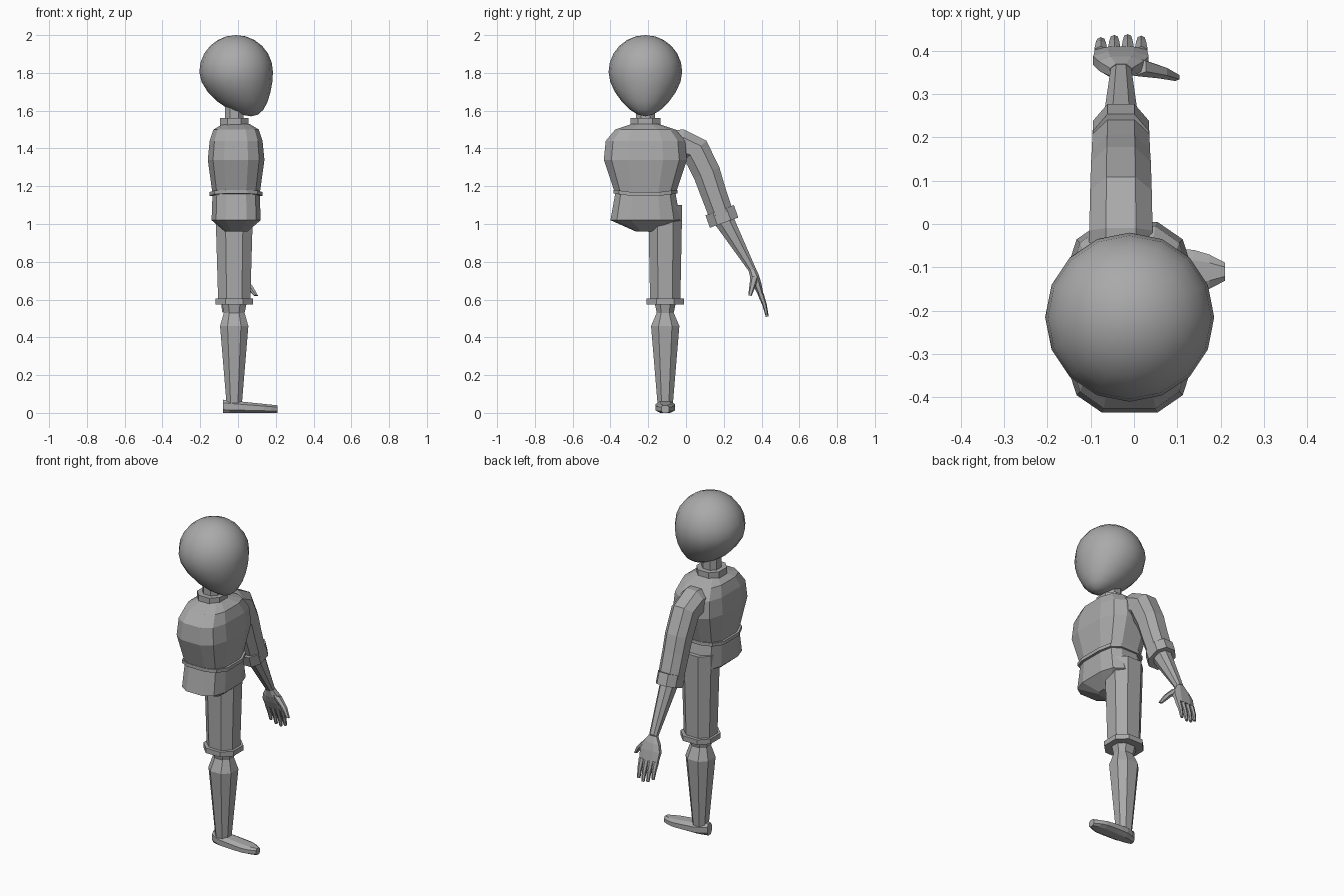
import bpy, bmesh, math
from mathutils import Vector

default_cube = bpy.data.objects.get("Cube")
if default_cube:
    bpy.data.objects.remove(default_cube)

GREY = (0.4, 0.4, 0.4, 1)
grey = bpy.data.materials.new("plain grey")
grey.use_nodes = True
grey.diffuse_color = GREY
grey.node_tree.nodes["Principled BSDF"].inputs["Base Color"].default_value = GREY

UP, FORWARD, SIDEWAYS = Vector((0, 0, 1)), Vector((1, 0, 0)), Vector((0, 1, 0))
BODY = Vector((-0.01, -0.215, 0))
LEG = Vector((-0.02, -0.11, 0))
ARM = Vector((-0.03, 0, 0))


def finish(name, bm):
    bmesh.ops.recalc_face_normals(bm, faces=bm.faces)
    mesh = bpy.data.meshes.new(name)
    bm.to_mesh(mesh)
    bm.free()
    mesh.materials.append(grey)
    part = bpy.data.objects.new(name, mesh)
    bpy.context.collection.objects.link(part)
    return part


def outline(sides, power):
    """Rounded polygon with flats facing the axes, scaled to reach one unit."""
    angles = [math.tau * (i + 0.5) / sides for i in range(sides)]
    reach = math.cos(math.pi / sides) ** power

    def soften(value):
        return math.copysign(abs(value) ** power, value) / reach

    return [(soften(math.cos(a)), soften(math.sin(a))) for a in angles]


def loft(name, path, sizes, sides=8, power=0.85, across=FORWARD, axis=None):
    """Skin along a path; each size is (half width across, half depth)."""
    bm = bmesh.new()
    loops = []
    for i, (centre, (wide, deep)) in enumerate(zip(path, sizes)):
        ahead = axis or path[min(i + 1, len(path) - 1)] - path[max(i - 1, 0)]
        second = ahead.cross(across).normalized()
        loops.append([bm.verts.new(centre + across * a * wide + second * b * deep)
                      for a, b in outline(sides, power)])
    for low, high in zip(loops, loops[1:]):
        for j in range(sides):
            bm.faces.new((low[j - 1], low[j], high[j], high[j - 1]))
    bm.faces.new(loops[0])
    bm.faces.new(loops[-1])
    return finish(name, bm)


def upright(name, spot, rows, **style):
    """Vertical part from rows of (height, half depth, half width)."""
    path = [spot + UP * height for height, _, _ in rows]
    return loft(name, path, [row[1:] for row in rows], axis=UP, **style)


def taper(name, path, start, end, **style):
    """Limb whose section shrinks evenly from start to end."""
    last = len(path) - 1
    sizes = [Vector(start).lerp(Vector(end), i / last) for i in range(last + 1)]
    return loft(name, path, sizes, **style)


def band(name, centre, axis, size, height, **style):
    """Short ring of cloth with turned-in edges."""
    size = Vector(size)
    half = axis.normalized() * height / 2
    path = [centre - half, centre - half, centre + half, centre + half]
    return loft(name, path, [size * 0.85, size, size, size * 0.85], axis=axis, **style)


def arm_path(*points):
    return [ARM + SIDEWAYS * y + UP * z for y, z in points]


# Head: a sphere drawn down and forward to a chin
bm = bmesh.new()
bmesh.ops.create_uvsphere(bm, u_segments=16, v_segments=12, radius=0.195)
for vert in bm.verts:
    drop = min(0, vert.co.z / 0.195) ** 2
    vert.co.y *= 1 - drop / 5
    if vert.co.x > 0:
        vert.co.x *= 1 - drop / 6
    vert.co += FORWARD * drop * 0.08 - UP * drop * 0.04
    vert.co += BODY + UP * 1.805
head = finish("head", bm)
bpy.context.view_layer.objects.active = head
head.select_set(True)
bpy.ops.object.shade_smooth_by_angle(angle=math.radians(60))
head.select_set(False)

# Neck and collar
NECK = BODY - FORWARD * 0.01
taper("neck", [NECK + UP * 1.5, NECK + UP * 1.65], (0.05, 0.05), (0.05, 0.05))
band("collar", NECK + UP * 1.54, UP, (0.075, 0.08), 0.04)

# Shirt body, hem rising toward the sides, and hips
cloth = dict(sides=12, power=0.65)
upright("torso", BODY, [(1.16, 0.125, 0.16), (1.34, 0.15, 0.22), (1.44, 0.14, 0.21),
                        (1.5, 0.12, 0.16), (1.53, 0.07, 0.07)], **cloth)
hem = band("shirt_hem", BODY + UP * 1.15, UP, (0.14, 0.17), 0.02, **cloth)
for vert in hem.data.vertices:
    vert.co.z += abs(vert.co.y - BODY.y) / 8
upright("hips", BODY, [(0.96, 0.06, 0.05), (1.02, 0.13, 0.185), (1.16, 0.125, 0.16)],
        **cloth)

# Trouser leg and its cuff
taper("trouser_leg", [LEG + UP * 0.59, LEG + UP * 1.1], (0.085, 0.08), (0.1, 0.09))
band("trouser_cuff", LEG + UP * 0.59, UP, (0.1, 0.1), 0.03)

# Lower leg, pinched below the knee
upright("lower_leg", LEG, [(0.04, 0.04, 0.04), (0.46, 0.075, 0.075),
                           (0.53, 0.055, 0.045), (0.6, 0.07, 0.06)])

# Shoe: lower and rounder toward the toe
steps = [i / 8 for i in range(9)]
rounding = [max(0.4, 1 - abs(2 * t - 1) ** 5) for t in steps]
heights = [0.035 - 0.015 * t for t in steps]
loft("shoe", [LEG + FORWARD * (0.29 * t - 0.06) + UP * h for t, h in zip(steps, heights)],
     [(0.052 * r, h) for r, h in zip(rounding, heights)],
     across=SIDEWAYS, axis=FORWARD, power=0.75)

# Sleeve and rolled cuff
sleeve = arm_path((-0.1, 1.41), (-0.02, 1.42), (0.05, 1.39), (0.11, 1.27),
                  (0.14, 1.18), (0.19, 1.04))
taper("sleeve", sleeve, (0.075, 0.085), (0.065, 0.065))
band("sleeve_cuff", sleeve[-1], sleeve[-1] - sleeve[-2], (0.065, 0.08), 0.07)

# Forearm
wrist, knuckles = arm_path((0.35, 0.76), (0.395, 0.63))
taper("forearm", [sleeve[-1], wrist], (0.045, 0.055), (0.024, 0.02))

# Palm, fingers and thumb
palm = [wrist, wrist.lerp(knuckles, 0.3), wrist.lerp(knuckles, 0.6), knuckles]
loft("palm", palm, [(0.025, 0.02), (0.05, 0.024), (0.064, 0.022), (0.06, 0.015)])
reach = arm_path((0.43, 0.51))[0] - knuckles
lengths = dict(little=0.8, ring=0.95, middle=1, index=0.9)
for i, (name, length) in enumerate(lengths.items()):
    root = knuckles + FORWARD * (i - 1.5) * 0.031
    middle = root + reach * length / 2 + SIDEWAYS * 0.004
    taper(name + "_finger", [root, middle, root + reach * length],
          (0.015, 0.014), (0.008, 0.007), sides=6)
thumb_root = palm[1] + FORWARD * 0.03
thumb_tip = thumb_root + Vector((0.095, -0.025, -0.1))
taper("thumb", [thumb_root, thumb_root.lerp(thumb_tip, 0.5) + FORWARD * 0.01, thumb_tip],
      (0.028, 0.02), (0.01, 0.008), sides=6)
